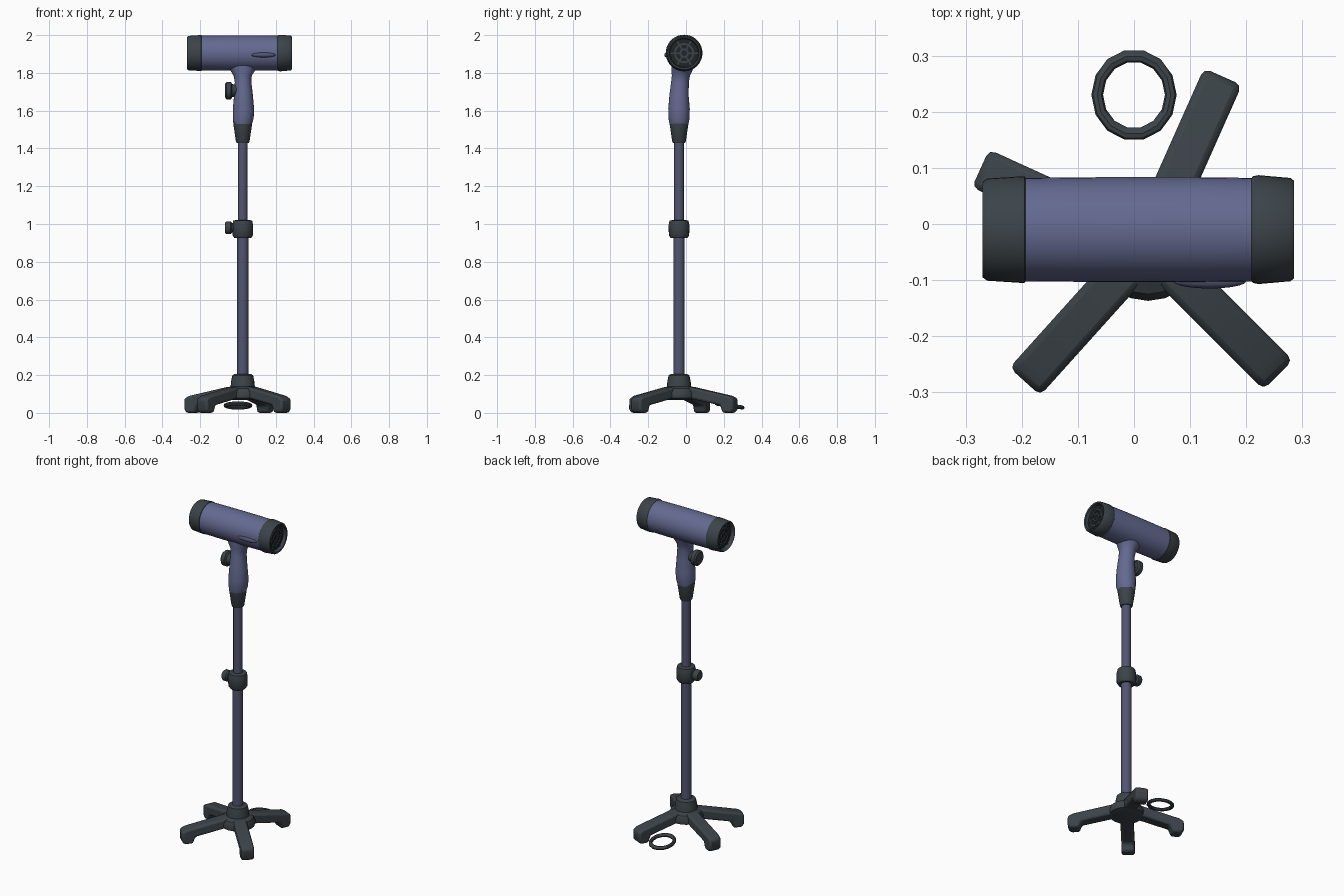
import bpy, bmesh, math
from mathutils import Vector, Matrix

if "Cube" in bpy.data.objects:
    bpy.data.objects.remove(bpy.data.objects["Cube"])


def material(name, rgb):
    m = bpy.data.materials.new(name)
    m.diffuse_color = (*rgb, 1)
    m.use_nodes = True
    m.node_tree.nodes["Principled BSDF"].inputs["Base Color"].default_value = m.diffuse_color
    return m


BLUE = material("slate blue", (0.127, 0.144, 0.283))
POLE = material("pole blue", (0.085, 0.09, 0.165))
DARK = material("charcoal", (0.045, 0.057, 0.066))
BLACK = material("grille black", (0.014, 0.018, 0.021))
PX, PY = 0.025, -0.037          # pole axis
HY, HZ = -0.01, 1.905           # head axis


def finish(bm, name, mat, angle=40):
    bmesh.ops.recalc_face_normals(bm, faces=bm.faces)
    me = bpy.data.meshes.new(name)
    bm.to_mesh(me)
    bm.free()
    ob = bpy.data.objects.new(name, me)
    bpy.context.collection.objects.link(ob)
    me.materials.append(mat)
    bpy.ops.object.select_all(action='DESELECT')
    ob.select_set(True)
    bpy.context.view_layer.objects.active = ob
    bpy.ops.object.shade_smooth_by_angle(angle=math.radians(angle))
    return ob


def loft(name, mat, rings, n=24, matrix=Matrix(), angle=40):
    """Skin rings of (x, y, z, rx, ry), capped at both ends."""
    bm = bmesh.new()
    loops = [[bm.verts.new(matrix @ Vector((x + rx * math.cos(2 * math.pi * i / n),
                                            y + ry * math.sin(2 * math.pi * i / n), z)))
              for i in range(n)] for x, y, z, rx, ry in rings]
    for a, b in zip(loops, loops[1:]):
        for i in range(n):
            j = (i + 1) % n
            bm.faces.new((a[i], a[j], b[j], b[i]))
    bm.faces.new(loops[0])
    bm.faces.new(loops[-1])
    return finish(bm, name, mat, angle)


def lathe(name, mat, profile, matrix=Matrix(), n=24, angle=40):
    return loft(name, mat, [(0, 0, z, r, r) for r, z in profile], n, matrix, angle)


AT_POLE = Matrix.Translation((PX, PY, 0))
ALONG_X = Matrix.Translation((0, HY, HZ)) @ Matrix.Rotation(math.pi / 2, 4, 'Y')

# Telescopic pole
lathe("lower_pole", POLE, [(0.030, 0.17), (0.030, 0.95)], AT_POLE)
lathe("upper_pole", POLE, [(0.026, 0.95), (0.026, 1.46)], AT_POLE)

# Height clamp and its knob
lathe("height_clamp", DARK, [(0.044, 0.925), (0.054, 0.94), (0.055, 0.995),
                             (0.050, 1.018), (0.03, 1.022)], AT_POLE)


def knob(name, z, x_in, x_out, r):
    length = x_in - x_out
    m = Matrix.Translation((x_in, PY, z)) @ Matrix.Rotation(-math.pi / 2, 4, 'Y')
    lathe(name, DARK, [(r * 0.6, 0), (r * 0.75, length * 0.45), (r, length * 0.55),
                       (r, length * 0.88), (r * 0.8, length)], m, 16)


knob("clamp_knob", 0.98, 0.0, -0.07, 0.033)
knob("handle_knob", 1.706, 0.0, -0.068, 0.046)

# Handle with flared neck, and the collar under it
loft("handle", BLUE, [
    (PX, PY, 1.53, 0.049, 0.05), (PX + .003, PY, 1.56, 0.055, 0.056),
    (PX + .004, PY, 1.61, 0.056, 0.057), (PX + .004, PY, 1.68, 0.050, 0.051),
    (PX + .002, PY + .005, 1.75, 0.044, 0.047), (PX, PY + .010, 1.785, 0.048, 0.048),
    (PX, PY + .015, 1.81, 0.064, 0.055), (PX, PY + .02, 1.84, 0.085, 0.06)])
lathe("handle_collar", DARK, [(0.032, 1.43), (0.036, 1.437), (0.049, 1.525),
                              (0.051, 1.545), (0.04, 1.55)], AT_POLE)

# Barrel and recessed end caps
lathe("barrel", BLUE, [(0.092, -0.20), (0.0935, -0.05), (0.0935, 0.10), (0.092, 0.22)],
      ALONG_X, 40)
lathe("rear_cap", DARK, [(0.05, -0.245), (0.076, -0.245), (0.078, -0.262), (0.085, -0.270),
                         (0.091, -0.262), (0.095, -0.20), (0.095, -0.195), (0.09, -0.192)],
      ALONG_X, 40)
lathe("front_cap", DARK, [(0.09, 0.208), (0.095, 0.212), (0.097, 0.222), (0.092, 0.279),
                          (0.087, 0.285), (0.079, 0.282), (0.075, 0.262), (0.05, 0.262)],
      ALONG_X, 40)

# Dark grille discs with raised rings and spokes inside each end
for name, x, s in (("rear", -0.245, -1), ("front", 0.262, 1)):
    lathe(name + "_grille", BLACK, [(0.075, x), (0.075, x + s * 0.002)], ALONG_X, 32)
    for k, r in enumerate((0.02, 0.048)):
        lathe(f"{name}_grille_ring_{k + 1}", DARK,
              [(r - .005, x), (r - .005, x + s * .008), (r + .005, x + s * .008), (r + .005, x)],
              ALONG_X, 24)
    bm = bmesh.new()
    for k in range(6):
        a = k * math.pi / 3
        m = (Matrix.Translation((x + s * 0.004, HY, HZ)) @ Matrix.Rotation(a, 4, 'X')
             @ Matrix.Translation((0, 0.047, 0)) @ Matrix.Diagonal((0.006, 0.056, 0.008, 1)))
        bmesh.ops.create_cube(bm, size=1, matrix=m)
    finish(bm, name + "_grille_spokes", DARK)

# Slim switch on the front of the barrel
bm = bmesh.new()
bmesh.ops.create_uvsphere(bm, u_segments=20, v_segments=10, radius=1,
                          matrix=Matrix.Translation((0.135, HY - 0.092, HZ - 0.01))
                          @ Matrix.Diagonal((0.065, 0.013, 0.013, 1)))
finish(bm, "switch", POLE)

# Base hub
lathe("base_hub", DARK, [(0.06, 0.068), (0.095, 0.078), (0.10, 0.10), (0.088, 0.128),
                         (0.064, 0.14), (0.062, 0.165), (0.055, 0.198), (0.045, 0.205)],
      AT_POLE, 20)

# Four sloping legs with feet, one side profile pushed to a width
LEG = [(0, 0.145), (0.08, 0.137), (0.30, 0.090), (0.328, 0.075), (0.328, 0.02),
       (0.315, 0.0), (0.265, 0.0), (0.25, 0.04), (0.08, 0.075), (0, 0.07)]
for k, deg in enumerate((66, 155.5, 228, 315)):
    turn = AT_POLE @ Matrix.Rotation(math.radians(deg), 4, 'Z')
    bm = bmesh.new()
    base = bm.faces.new([bm.verts.new(turn @ Vector((r, -0.037, z))) for r, z in LEG])
    out = bmesh.ops.extrude_face_region(bm, geom=[base])
    side = (turn.to_3x3() @ Vector((0, 0.074, 0)))
    bmesh.ops.translate(bm, vec=side,
                        verts=[g for g in out["geom"] if isinstance(g, bmesh.types.BMVert)])
    leg = finish(bm, f"leg_{k + 1}", DARK)
    bev = leg.modifiers.new("rounded edges", 'BEVEL')
    bev.width, bev.segments = 0.012, 2
    bev.limit_method, bev.angle_limit = 'ANGLE', math.radians(50)

# Loose cable loop behind the base
bm = bmesh.new()
N, M = 14, 8
grid = []
for i in range(N):
    a = 2 * math.pi * i / N
    row = []
    for j in range(M):
        b = 2 * math.pi * j / M
        r = 0.069 + 0.011 * math.cos(b)
        y = 1.02 * r * math.sin(a)
        row.append(bm.verts.new((r * 0.95 * math.cos(a), 0.23 + y,
                                 0.039 - 0.15 * y + 0.011 * math.sin(b))))
    grid.append(row)
for i in range(N):
    for j in range(M):
        p, q = (i + 1) % N, (j + 1) % M
        bm.faces.new((grid[i][j], grid[p][j], grid[p][q], grid[i][q]))
finish(bm, "cable_loop", DARK)
